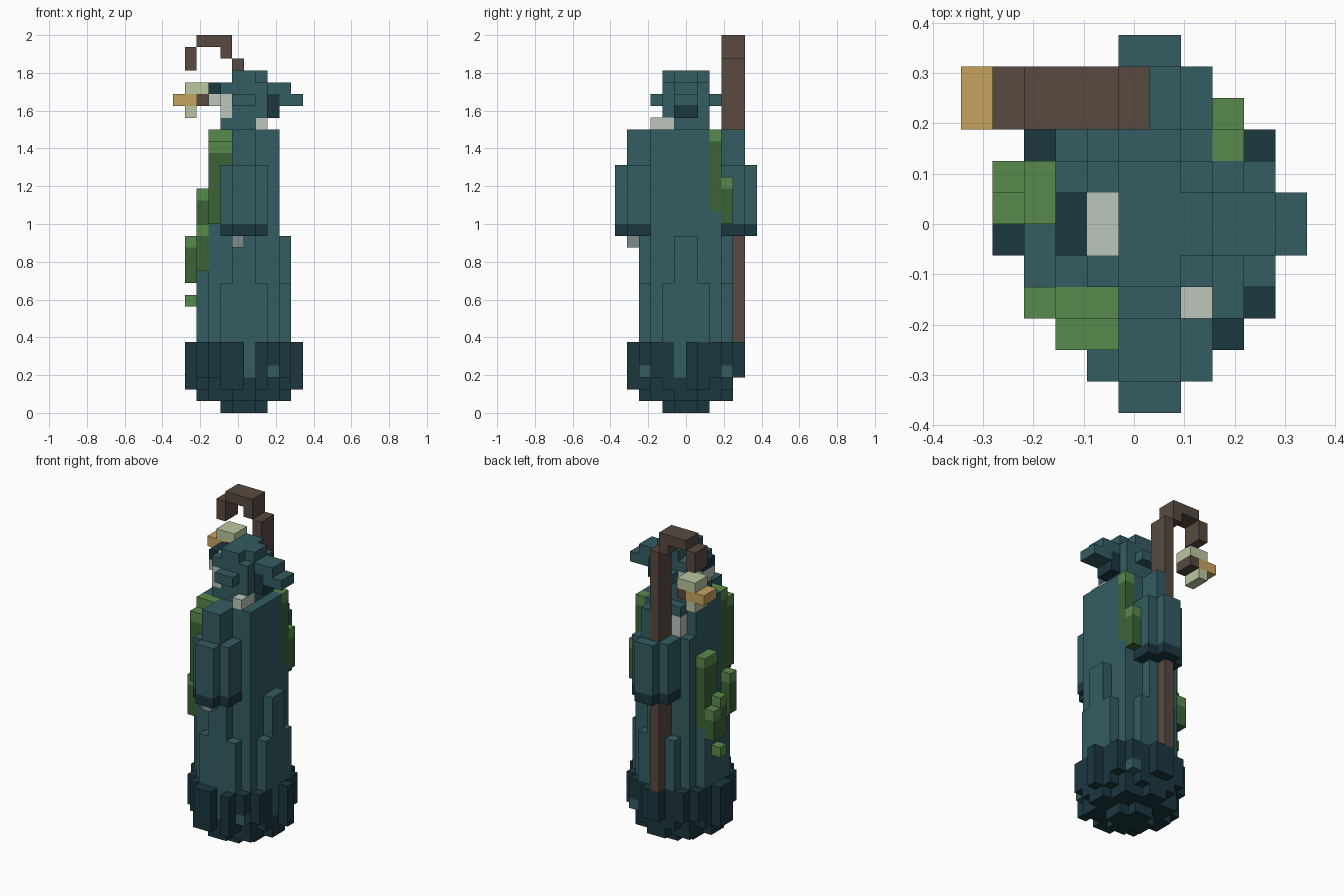
import bpy, bmesh
from mathutils import Vector

if "Cube" in bpy.data.objects:
    bpy.data.objects.remove(bpy.data.objects["Cube"], do_unlink=True)

UNIT = 2 / 32                                # edge of one block
ORIGIN = Vector((-5.5, -6, 0)) * UNIT
COLOURS = {
    "teal cloth": "335D62", "dark teal cloth": "1B3740",
    "bright moss": "598A4C", "dark moss": "3C6436",
    "brown wood": "584A40", "gold metal": "C6A45F",
    "pale glow": "BCC7A1", "pale skin": "BCC6BC", "grey skin": "7E8D8D",
}


def make_material(name, code):
    def linear(c):
        return c / 12.92 if c <= 0.04045 else ((c + 0.055) / 1.055) ** 2.4
    rgba = [linear(b / 255) for b in bytes.fromhex(code)] + [1]
    mat = bpy.data.materials.new(name)
    mat.use_nodes = True
    mat.diffuse_color = rgba
    mat.node_tree.nodes["Principled BSDF"].inputs["Base Color"].default_value = rgba
    return mat


MATERIALS = {n: make_material(n, c) for n, c in COLOURS.items()}
cells = {}                                   # block position -> (part, colour)


def box(part, colour, xs, ys, zs):
    """Fill inclusive ranges of blocks; later boxes replace earlier ones."""
    for i in range(xs[0], xs[-1] + 1):
        for j in range(ys[0], ys[-1] + 1):
            for k in range(zs[0], zs[-1] + 1):
                cells[i, j, k] = (part, colour)


def disc(part, colour, halves, zs):
    """Stepped round slab: half widths listed outwards from the centre row."""
    for d, h in enumerate(halves):
        for j in (5 - d, 6 + d):
            box(part, colour, (6 - h, 5 + h), (j,), zs)


def moss(part, xs, ys, zs):
    """Moss clump with a brighter top block."""
    box(part, "dark moss", xs, ys, zs)
    box(part, "bright moss", xs, ys, zs[-1:])


TEAL, DARK = "teal cloth", "dark teal cloth"

# Robe: core, then folds of different heights
disc("robe", TEAL, (4, 4, 3, 2), (3, 10))
disc("robe", TEAL, (3, 3, 3, 1), (11, 14))
box("robe", TEAL, (9,), (5, 6), (11, 14))
box("robe", TEAL, (2,), (4, 7), (11,))
disc("torso", TEAL, (3, 3, 3), (15, 23))
for k in (21, 22, 23):                       # dropped shoulder by the staff
    del cells[3, 8, k]

# Hem: tapering bottom with a ragged fringe
disc("hem", DARK, (2, 1), (0,))
disc("hem", DARK, (4, 3, 3, 1), (1,))
disc("hem", DARK, (4, 4, 3, 2), (2,))
disc("hem", DARK, (4, 4, 4, 3), (3, 5))
box("hem", DARK, (1,), (5, 6), (2, 5))
box("hem", DARK, (10,), (6,), (2, 5))
box("hem", DARK, (4, 5), (1,), (2, 5))
box("hem", DARK, (7,), (1,), (2, 5))
box("hem", DARK, (5, 6), (10,), (3, 5))
box("hem", TEAL, (6,), (2,), (3, 5))
box("hem", TEAL, (9,), (5,), (3, 5))
for j in (2, 9):
    box("hem", TEAL, (8,), (j,), (3,))

# Sleeves, mirrored front to back, with dark cuffs
for side, row in (("front", lambda j: j), ("back", lambda j: 11 - j)):
    name = side + "_sleeve"
    for j, half, top in ((0, 1, 20), (1, 2, 20), (2, 2, 20), (1, 1, 23), (2, 1, 23)):
        span = (6 - half, 5 + half)
        box(name, TEAL, span, (row(j),), (16, top))
        box(name, DARK, span, (row(j),), (15,))

# Staff with hook, passing through the back sleeve
WOOD = "brown wood"
DEPTH = (9, 10)
box("staff", WOOD, (5,), DEPTH, (6, 14))
box("staff", WOOD, (5,), DEPTH, (21, 29))
box("staff", WOOD, (4,), DEPTH, (30, 31))
box("staff", WOOD, (2, 3), DEPTH, (31,))
box("staff", WOOD, (1,), DEPTH, (29, 30))

# Lantern
box("lantern", "pale glow", (1, 2), DEPTH, (27,))
box("lantern", "gold metal", (0, 1), DEPTH, (26,))
box("lantern", WOOD, (2,), DEPTH, (26,))
box("lantern", "pale glow", (1,), DEPTH, (25,))

# Hands
box("front_hand", "grey skin", (5,), (1,), (14,))
box("back_hand", "pale skin", (4,), (8,), (21, 22))

# Hood with trailing tip and side flaps
box("hood", TEAL, (4, 7), (4, 7), (24, 27))
box("hood", TEAL, (5, 6), (4, 7), (28,))
box("hood", TEAL, (7,), (5, 6), (28,))
for j in (3, 8):
    box("hood", TEAL, (5, 6), (j,), (26,))
box("hood", TEAL, (8, 9), (5, 6), (27,))
box("hood", TEAL, (9, 10), (5, 6), (26,))
box("hood", DARK, (8,), (5, 6), (25, 26))
box("hood", DARK, (7,), (5, 6), (25,))
box("hood", DARK, (3,), (5, 6), (27,))

# Face and beard tuft
box("face", "pale skin", (4,), (4, 7), (25, 26))
box("face", "pale skin", (4,), (5, 6), (27,))
box("face", "pale skin", (3,), (5, 6), (26,))
box("beard_tuft", "pale skin", (7,), (3, 4), (24,))

# Moss clumps
moss("front_moss", (3,), (2,), (16, 22))
moss("front_moss", (3,), (3,), (16, 23))
moss("front_moss", (4,), (2,), (21, 22))
moss("front_moss", (4,), (3,), (21, 23))
moss("front_moss", (2,), (3,), (12, 15))
moss("side_moss", (2,), (6, 7), (12, 18))
moss("side_moss", (1,), (6,), (11, 14))
moss("side_moss", (1,), (7,), (11, 13))
moss("side_moss", (1,), (6,), (9,))
moss("back_moss", (8,), (8,), (17, 23))
moss("back_moss", (8,), (9,), (16, 19))


def build(part):
    """Make one object from the exposed faces of a part's blocks."""
    mine = {c: col for c, (p, col) in cells.items() if p == part}
    used = sorted(set(mine.values()))
    bm = bmesh.new()
    for cell, colour in mine.items():
        low = Vector(cell)
        for axis in range(3):
            for step in (-1, 1):
                n = Vector((0, 0, 0))
                n[axis] = step
                if tuple(int(v) for v in low + n) in cells:
                    continue
                u, v = Vector((0, 0, 0)), Vector((0, 0, 0))
                u[(axis + 1) % 3] = v[(axis + 2) % 3] = 1
                start = low + n if step > 0 else low
                ring = [start, start + u, start + u + v, start + v][::step]
                face = bm.faces.new([bm.verts.new(ORIGIN + p * UNIT) for p in ring])
                face.material_index = used.index(colour)
    bmesh.ops.remove_doubles(bm, verts=bm.verts, dist=UNIT / 50)
    bmesh.ops.dissolve_limit(bm, angle_limit=0.01, verts=bm.verts,
                             edges=bm.edges, delimit={"MATERIAL"})
    mesh = bpy.data.meshes.new(part)
    bm.to_mesh(mesh)
    bm.free()
    for colour in used:
        mesh.materials.append(MATERIALS[colour])
    bpy.context.collection.objects.link(bpy.data.objects.new(part, mesh))


for part in sorted({p for p, _ in cells.values()}):
    build(part)
